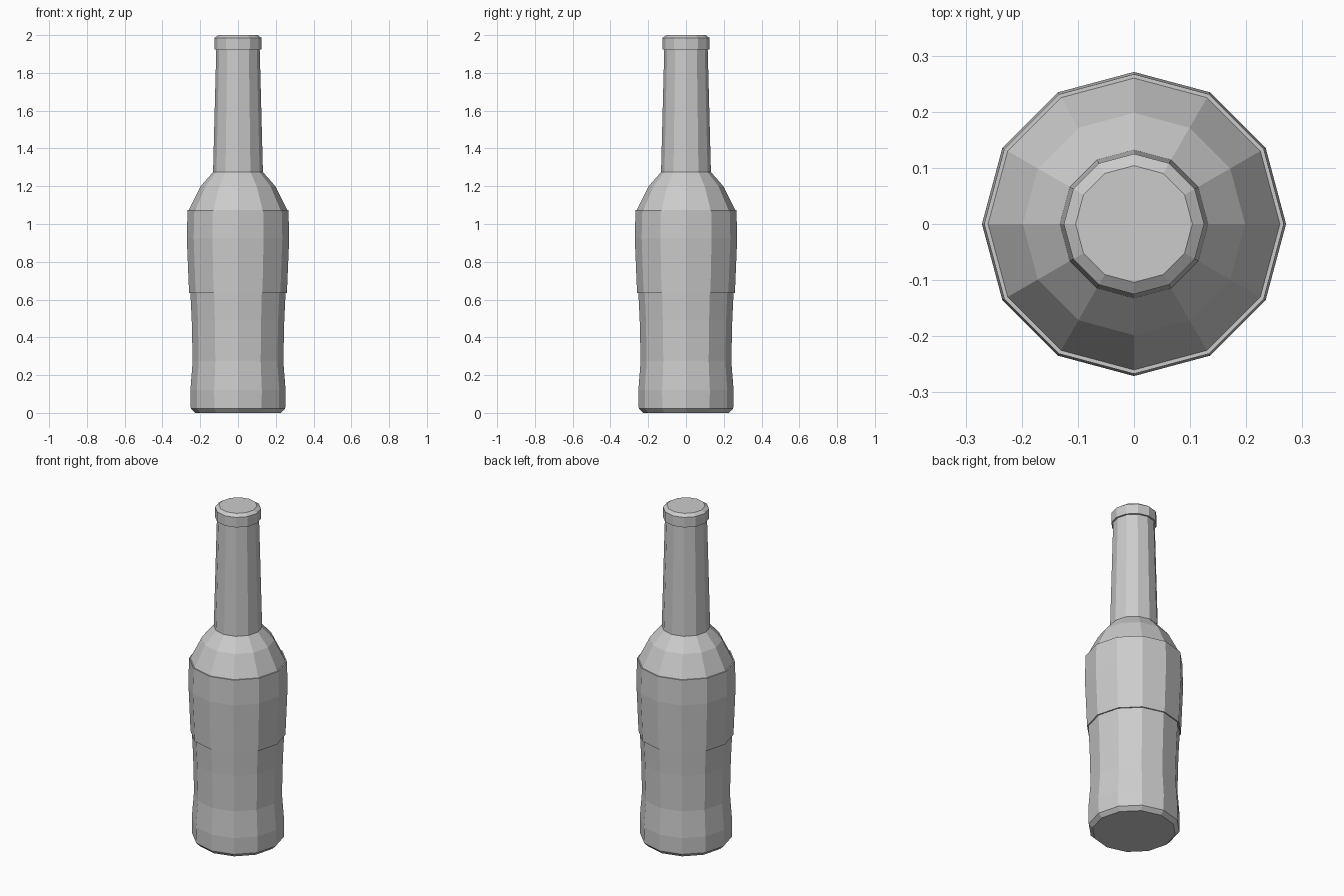
import bpy, bmesh
from math import cos, sin, tau

if "Cube" in bpy.data.objects:
    bpy.data.objects.remove(bpy.data.objects["Cube"])

SIDES = 12


def lathe(name, profile, cap_bottom=False, cap_top=False):
    """Revolve (radius, z) points around z into a flat-faced shell."""
    bm = bmesh.new()
    rings = [[bm.verts.new((r * cos(tau * i / SIDES), r * sin(tau * i / SIDES), z))
              for i in range(SIDES)] for r, z in profile]
    for a, b in zip(rings, rings[1:]):
        for i in range(SIDES):
            j = (i + 1) % SIDES
            bm.faces.new((a[i], a[j], b[j], b[i]))
    if cap_bottom:
        bm.faces.new(rings[0][::-1])
    if cap_top:
        bm.faces.new(rings[-1])
    mesh = bpy.data.meshes.new(name)
    bm.to_mesh(mesh)
    bm.free()
    obj = bpy.data.objects.new(name, mesh)
    bpy.context.collection.objects.link(obj)
    return obj


# Waisted lower body with chamfered foot
lathe("lower_body", [(0.228, 0), (0.25, 0.022), (0.252, 0.12), (0.24, 0.275),
                     (0.245, 0.49), (0.252, 0.635)], cap_bottom=True)

# Raised band around the upper body, with narrow ledges at both ends
lathe("upper_band", [(0.252, 0.635), (0.259, 0.635), (0.271, 0.925),
                     (0.267, 1.075), (0.26, 1.075)])

# Faceted shoulder
lathe("shoulder", [(0.26, 1.075), (0.198, 1.2), (0.132, 1.275)])

# Tapered neck
lathe("neck", [(0.132, 1.275), (0.115, 1.925)])

# Closed lip
lathe("lip", [(0.115, 1.925), (0.125, 1.925), (0.125, 1.985), (0.104, 2.0)],
      cap_top=True)
